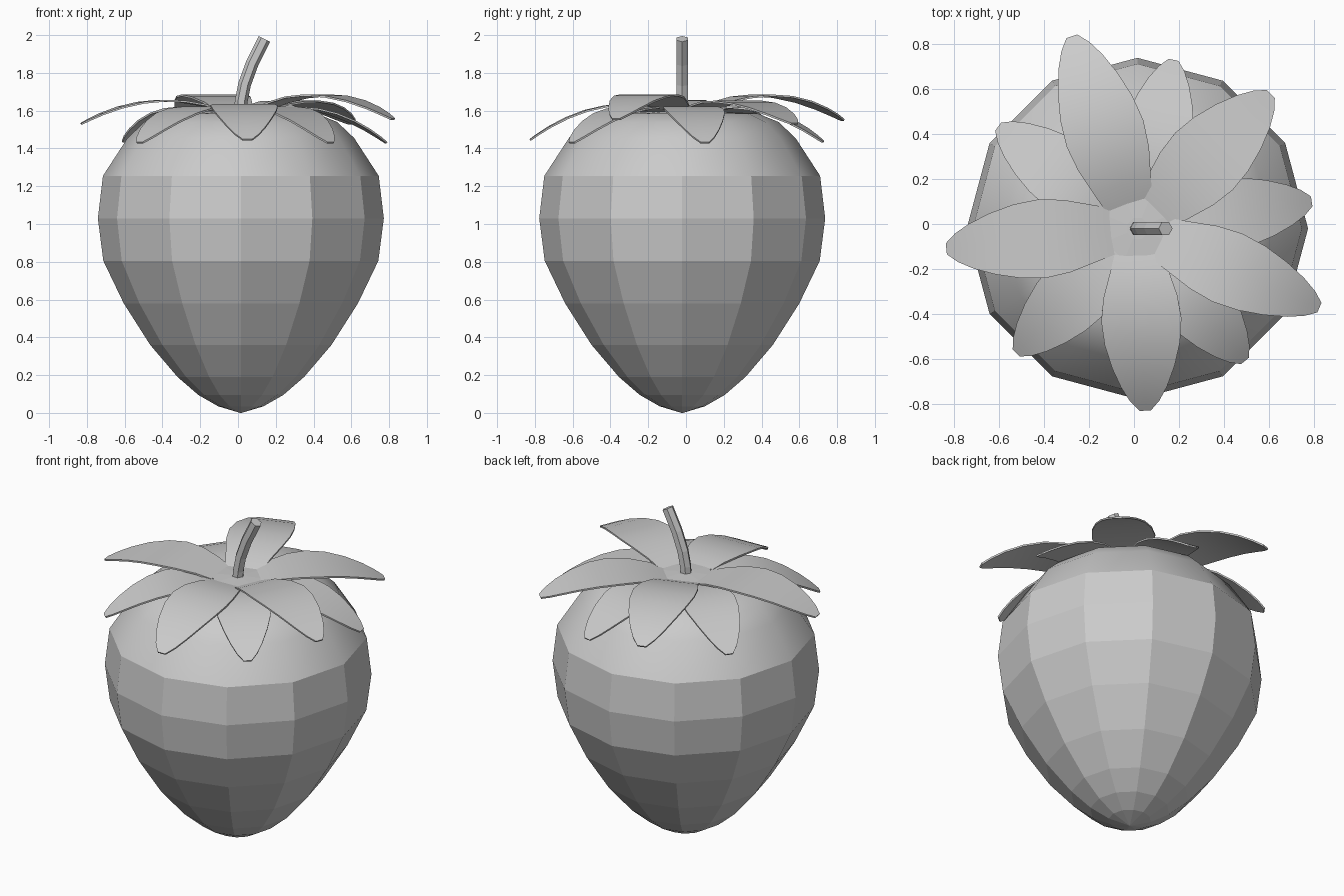
import bpy, bmesh, math
from mathutils import Vector

if "Cube" in bpy.data.objects:
    bpy.data.objects.remove(bpy.data.objects["Cube"])

CX, CY = 0.015, -0.02


def make_object(name, bm):
    bmesh.ops.recalc_face_normals(bm, faces=bm.faces)
    mesh = bpy.data.meshes.new(name)
    bm.to_mesh(mesh)
    bm.free()
    ob = bpy.data.objects.new(name, mesh)
    bpy.context.collection.objects.link(ob)
    return ob


def bridge(bm, rings):
    for a, b in zip(rings, rings[1:]):
        n = len(a)
        for i in range(n):
            bm.faces.new((a[i], a[(i + 1) % n], b[(i + 1) % n], b[i]))


def lathe(name, profile, sides, offset=0.0):
    bm = bmesh.new()
    rings = []
    for r, z in profile:
        rings.append([bm.verts.new((CX + r * math.cos(offset + math.tau * i / sides),
                                    CY + r * math.sin(offset + math.tau * i / sides), z))
                      for i in range(sides)])
    bridge(bm, rings)
    bm.faces.new(rings[0])
    bm.faces.new(rings[-1])
    bmesh.ops.remove_doubles(bm, verts=bm.verts, dist=1e-4)
    return make_object(name, bm)


# Fruit body: twelve-sided, faceted sides with a smooth shoulder
body = lathe("fruit_body", [
    (0.004, 0.0), (0.12, 0.035), (0.225, 0.095), (0.335, 0.19), (0.48, 0.36),
    (0.62, 0.58), (0.728, 0.805), (0.757, 1.03), (0.73, 1.255), (0.60, 1.455),
    (0.51, 1.54), (0.40, 1.585), (0.2, 1.595)], 12)
for p in body.data.polygons:
    p.use_smooth = p.center.z > 1.27

# Calyx disc in the middle of the leaves
lathe("calyx_disc", [(0.14, 1.57), (0.155, 1.61), (0.05, 1.615)], 8, math.pi / 8)

# Half-width along a leaf, from root to tip
OUTLINE = [(0, 0.6), (0.12, 0.74), (0.27, 0.92), (0.42, 1.0), (0.57, 0.94),
           (0.72, 0.78), (0.85, 0.57), (0.94, 0.36), (1.0, 0.14)]


def leaf(name, tip, half_width, root_z, control_z):
    tip = Vector(tip)
    out = Vector((tip.x - CX, tip.y - CY, 0)).normalized()
    root = Vector((CX, CY, root_z)) + out * 0.115
    side = Vector((-out.y, out.x, 0))
    bm = bmesh.new()
    rows = []
    for u, w in OUTLINE:
        p = root.lerp(tip, u)
        p.z = (1 - u) ** 2 * root_z + 2 * u * (1 - u) * control_z + u * u * tip.z
        rows.append([bm.verts.new(p + side * half_width * w * s) for s in (-1, 0, 1)])
    for a, b in zip(rows, rows[1:]):
        for i in range(2):
            bm.faces.new((a[i], b[i], b[i + 1], a[i + 1]))
    ob = make_object(name, bm)
    for p in ob.data.polygons:
        p.use_smooth = True
    mod = ob.modifiers.new("thickness", 'SOLIDIFY')
    mod.thickness = 0.01
    mod.offset = 0
    mod = ob.modifiers.new("edges", 'EDGE_SPLIT')
    mod.split_angle = math.radians(40)


# Large upper leaves: tip, half width, arch height
UPPER = [((-0.275, 0.83, 1.55), 0.18, 1.78), ((0.605, 0.575, 1.53), 0.18, 1.72),
         ((0.82, -0.37, 1.555), 0.165, 1.78), ((0.05, -0.825, 1.445), 0.178, 1.70),
         ((-0.83, -0.11, 1.53), 0.175, 1.73)]
for i, (tip, w, c) in enumerate(UPPER):
    leaf(f"upper_leaf_{i + 1}", tip, w, 1.605, c)

# Smaller lower leaves
LOWER = [(-0.6, 0.43, 1.435), (0.175, 0.725, 1.435), (0.785, 0.1, 1.43),
         (0.49, -0.605, 1.43), (-0.52, -0.57, 1.43)]
for i, tip in enumerate(LOWER):
    leaf(f"lower_leaf_{i + 1}", tip, 0.16, 1.595, 1.68)

# Bent hexagonal stem
path = [(0.012, 1.57), (0.017, 1.65), (0.035, 1.74), (0.075, 1.85), (0.14, 1.98)]
bm = bmesh.new()
rings = []
for k, (x, z) in enumerate(path):
    a, b = path[max(k - 1, 0)], path[min(k + 1, len(path) - 1)]
    t = Vector((b[0] - a[0], 0, b[1] - a[1])).normalized()
    n = Vector((t.z, 0, -t.x))
    rings.append([bm.verts.new(Vector((x, CY, z)) + 0.034 * (
        n * math.cos(math.tau * i / 6) + Vector((0, 1, 0)) * math.sin(math.tau * i / 6)))
        for i in range(6)])
bridge(bm, rings)
bm.faces.new(rings[0])
bm.faces.new(rings[-1])
make_object("stem", bm)
